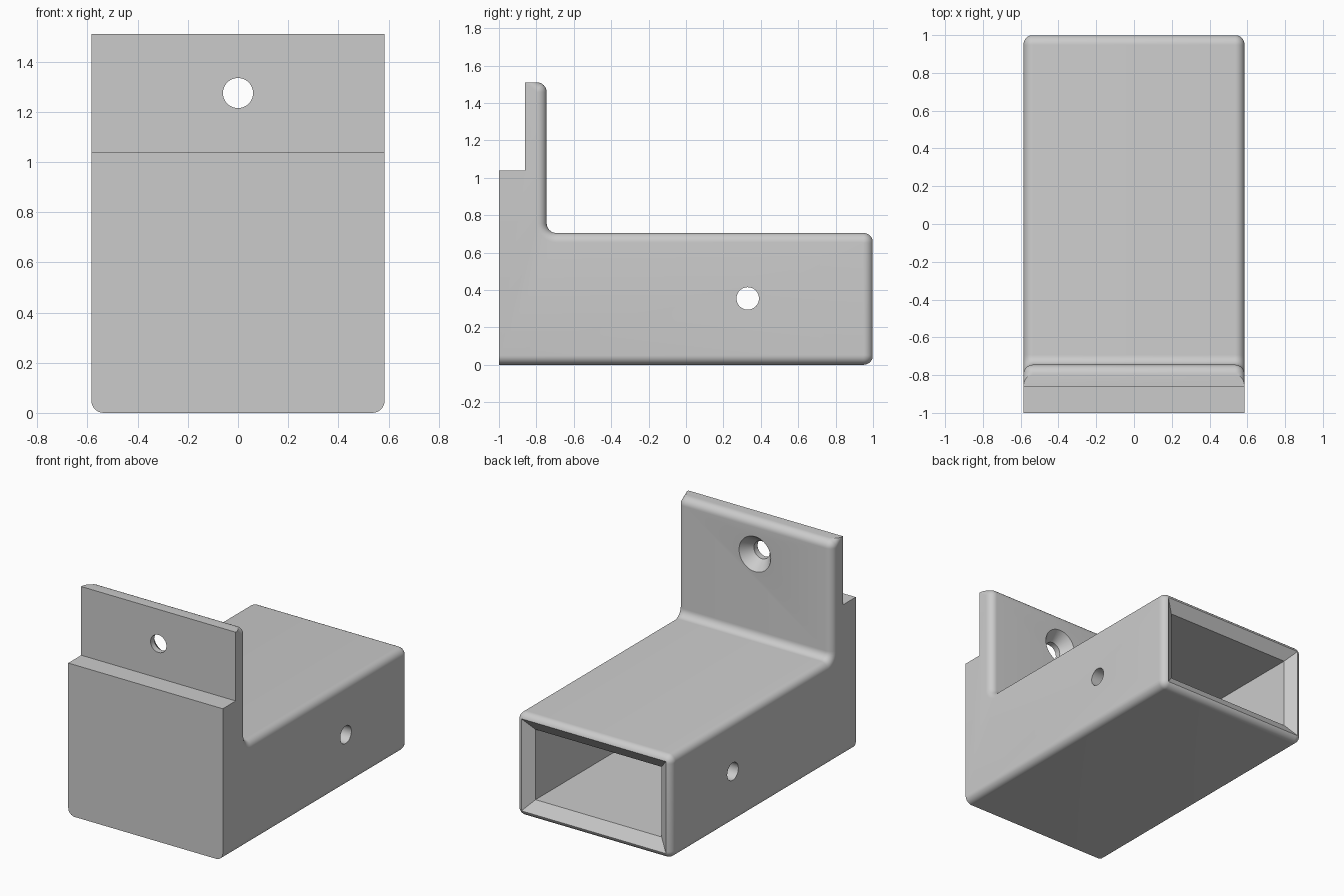
import bpy, bmesh
from math import pi, sin, cos
from mathutils import Vector

if "Cube" in bpy.data.objects:
    bpy.data.objects.remove(bpy.data.objects["Cube"], do_unlink=True)

HALF_W = 0.585
R = 0.05

grey = bpy.data.materials.new("plain grey")
grey.use_nodes = True
colour = (0.6, 0.6, 0.6, 1)
grey.diffuse_color = colour
grey.node_tree.nodes["Principled BSDF"].inputs["Base Color"].default_value = colour


def make_object(name, bm):
    bmesh.ops.recalc_face_normals(bm, faces=bm.faces[:])
    mesh = bpy.data.meshes.new(name)
    bm.to_mesh(mesh)
    bm.free()
    mesh.materials.append(grey)
    obj = bpy.data.objects.new(name, mesh)
    bpy.context.collection.objects.link(obj)
    return obj


def rounded(corner, before, after, r, steps=8):
    """Arc replacing a right-angled corner."""
    c = Vector(corner)
    a = (Vector(before) - c).normalized() * r
    b = (Vector(after) - c).normalized() * r
    turns = [i / steps * pi / 2 for i in range(steps + 1)]
    return [c + a * (1 - sin(t)) + b * (1 - cos(t)) for t in turns]


def loft(name, rings):
    """Closed solid through rings with equal point counts."""
    bm = bmesh.new()
    loops = [[bm.verts.new(p) for p in ring] for ring in rings]
    n = len(loops[0])
    for lo, hi in zip(loops, loops[1:]):
        for i in range(n):
            j = (i + 1) % n
            bm.faces.new((lo[i], lo[j], hi[j], hi[i]))
    bm.faces.new(loops[0])
    bm.faces.new(loops[-1])
    return make_object(name, bm)


def circle(r, place):
    return [place(r * cos(i * pi / 24), r * sin(i * pi / 24)) for i in range(48)]


# Bracket body: side profile with rounded rear corners, extruded across x
corners = [(-1, 0), (1, 0), (1, 0.705), (-0.745, 0.705),
           (-0.745, 1.51), (-0.86, 1.51), (-0.86, 1.04), (-1, 1.04)]
outline = []
for i, c in enumerate(corners):
    if 1 <= i <= 4:
        outline += rounded(c, corners[i - 1], corners[i + 1], R + 0.002)
    else:
        outline.append(Vector(c))

bm = bmesh.new()
left = bm.faces.new([bm.verts.new((-HALF_W, p.x, p.y)) for p in outline])
ext = bmesh.ops.extrude_face_region(bm, geom=[left])
moved = [g for g in ext["geom"] if isinstance(g, bmesh.types.BMVert)]
bmesh.ops.translate(bm, verts=moved, vec=(2 * HALF_W, 0, 0))


# Round the side edges of the underside, rear, top and tab back
def is_round(e):
    a, b = (v.co for v in e.verts)
    if abs(a.x - b.x) > 0.01:
        return False
    mid = (a + b) / 2
    flat_front = mid.y < -0.8 and mid.z > 0.01
    return not flat_front


bmesh.ops.bevel(bm, geom=[e for e in bm.edges if is_round(e)], offset=R,
                segments=8, profile=0.5, affect='EDGES', clamp_overlap=False)
bmesh.ops.remove_doubles(bm, verts=bm.verts[:], dist=0.0005)
body = make_object("bracket_body", bm)


# Socket with a flared mouth
def rectangle(hx, hz, y):
    return [(sx * hx, y, 0.353 + sz * hz)
            for sx, sz in ((-1, -1), (1, -1), (1, 1), (-1, 1))]


cutters = [
    loft("socket_cutter", [rectangle(0.477, 0.24, -0.745), rectangle(0.477, 0.24, 0.945),
                           rectangle(0.55, 0.318, 1.0), rectangle(0.55, 0.318, 1.1)]),
    # Cross pin hole through both side walls
    loft("pin_hole_cutter", [circle(0.06, lambda u, v, x=x: (x, 0.33 + u, 0.355 + v))
                             for x in (-0.8, 0.8)]),
    # Countersunk screw hole in the tab
    loft("screw_hole_cutter", [circle(r, lambda u, v, y=y: (u, y, 1.275 + v))
                               for r, y in ((0.06, -1.1), (0.06, -0.82),
                                            (0.12, -0.745), (0.12, -0.6))]),
]
for cutter in cutters:
    cut = body.modifiers.new(cutter.name, 'BOOLEAN')
    cut.operation = 'DIFFERENCE'
    cut.solver = 'EXACT'
    cut.object = cutter

# Apply the cuts and discard the cutters
bpy.context.view_layer.update()
graph = bpy.context.evaluated_depsgraph_get()
result = bpy.data.meshes.new_from_object(body.evaluated_get(graph))
body.modifiers.clear()
body.data = result
for cutter in cutters:
    bpy.data.objects.remove(cutter, do_unlink=True)

bpy.ops.object.select_all(action='DESELECT')
body.select_set(True)
bpy.context.view_layer.objects.active = body
bpy.ops.object.shade_smooth_by_angle(angle=pi / 6)
